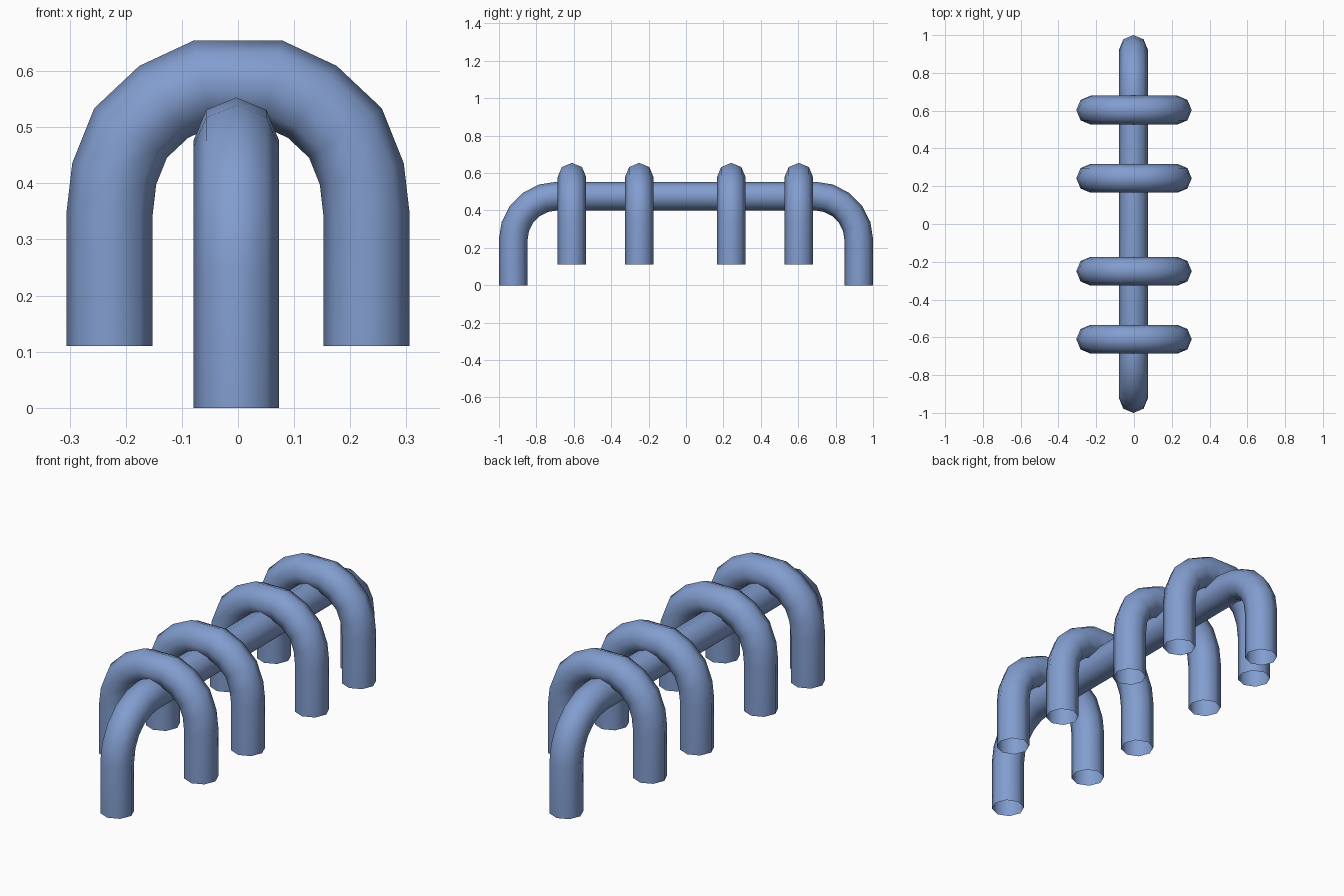
import bpy, math
from mathutils import Vector

if "Cube" in bpy.data.objects:
    bpy.data.objects.remove(bpy.data.objects["Cube"])

blue = bpy.data.materials.new("steel blue")
blue.diffuse_color = (0.223, 0.337, 0.624, 1)
blue.use_nodes = True
blue.node_tree.nodes["Principled BSDF"].inputs["Base Color"].default_value = blue.diffuse_color


def tube(name, path, binormal, radius, sides=8):
    """Open-ended tube swept along a planar path, with mitred rings."""
    pts = [Vector(p) for p in path]
    b = Vector(binormal)
    verts, faces = [], []
    for i, p in enumerate(pts):
        d0 = (p - pts[max(i - 1, 0)]).normalized()
        d1 = (pts[min(i + 1, len(pts) - 1)] - p).normalized()
        t = (d0 + d1).normalized()
        n = t.cross(b)
        miter = 1 / t.dot(d1 if d1.length else d0)
        for k in range(sides):
            a = 2 * math.pi * k / sides
            verts.append(p + n * (radius * miter * math.cos(a)) + b * (radius * math.sin(a)))
    for i in range(len(pts) - 1):
        for k in range(sides):
            k2 = (k + 1) % sides
            r, s = i * sides, (i + 1) * sides
            faces.append((r + k, r + k2, s + k2, s + k))
    # make normals face outward
    f = faces[0]
    nrm = (verts[f[1]] - verts[f[0]]).cross(verts[f[2]] - verts[f[0]])
    if nrm.dot(verts[f[0]] + verts[f[1]] - 2 * pts[0]) < 0:
        faces = [q[::-1] for q in faces]
    me = bpy.data.meshes.new(name)
    me.from_pydata(verts, [], faces)
    me.materials.append(blue)
    me.polygons.foreach_set("use_smooth", [True] * len(me.polygons))
    me.update()
    ob = bpy.data.objects.new(name, me)
    bpy.context.collection.objects.link(ob)
    return ob


def mirrored(half):
    """Half profile (u, z) continued to the other side."""
    return half + [(-u, z) for u, z in reversed(half)]


# long central rail bent down to the ground at both ends
R, END, TOP = 0.235, 0.924, 0.477
rail = [(-END, 0.0)]
for i in range(6):
    a = math.radians(18 * i)
    rail.append((-END + R - R * math.cos(a), TOP - R + R * math.sin(a)))
tube("central_rail", [(-0.003, u, z) for u, z in mirrored(rail)], (1, 0, 0), 0.076)

# four cross arches straddling the rail
arch = [(-0.229, 0.11)]
for deg, r in ((0, 0.229), (18, 0.232), (37, 0.240), (56.5, 0.240), (75, 0.241)):
    a = math.radians(deg)
    arch.append((-r * math.cos(a), 0.345 + r * math.sin(a)))
for i, y in enumerate((-0.61, -0.25, 0.242, 0.603)):
    tube(f"cross_arch_{i + 1}", [(u, y, z) for u, z in mirrored(arch)], (0, 1, 0), 0.0765)
